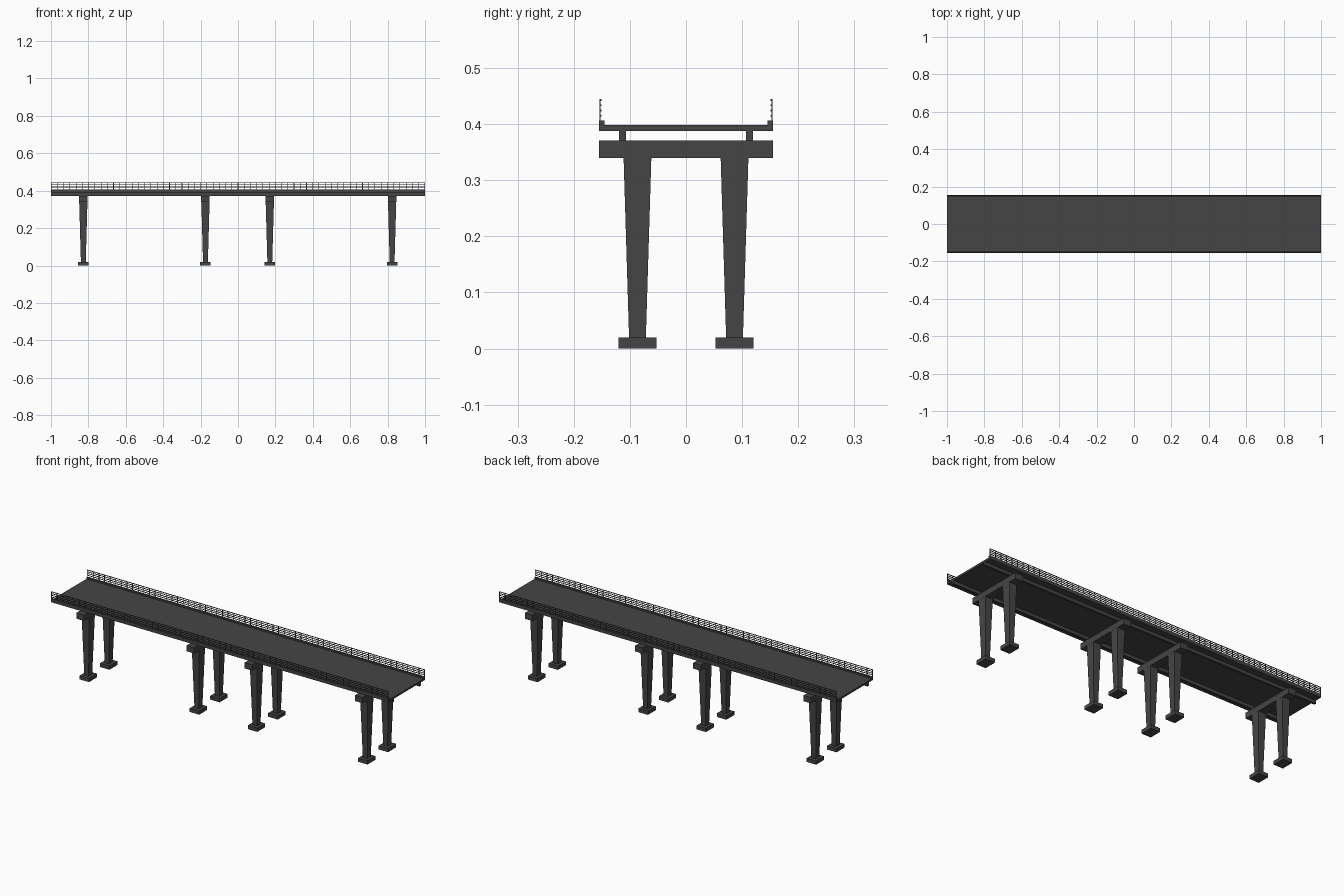
import bpy
import bmesh
from mathutils import Matrix

cube = bpy.data.objects.get("Cube")
if cube:
    bpy.data.objects.remove(cube, do_unlink=True)


def make_material(name, value):
    mat = bpy.data.materials.new(name)
    mat.use_nodes = True
    colour = (value, value, value, 1)
    mat.diffuse_color = colour
    mat.node_tree.nodes["Principled BSDF"].inputs["Base Color"].default_value = colour
    return mat


concrete = make_material("dark_concrete", 0.06)


def add_box(bm, centre, size, top_scale=(1, 1)):
    """Box, optionally flared towards its top."""
    verts = bmesh.ops.create_cube(bm, size=1)["verts"]
    for v in verts:
        if v.co.z > 0:
            v.co.x *= top_scale[0]
            v.co.y *= top_scale[1]
    bmesh.ops.transform(bm, verts=verts, matrix=Matrix.Translation(centre) @ Matrix.Diagonal((*size, 1)))


def add_part(name, boxes):
    bm = bmesh.new()
    for box in boxes:
        add_box(bm, *box)
    mesh = bpy.data.meshes.new(name)
    bm.to_mesh(mesh)
    bm.free()
    mesh.materials.append(concrete)
    obj = bpy.data.objects.new(name, mesh)
    bpy.context.collection.objects.link(obj)


SIDES = {"right": -1, "left": 1}
PIERS = (-0.827, -0.174, 0.17, 0.824)
LENGTH = 2.0

# Piers: footings, flared columns and a cross beam
for i, x in enumerate(PIERS, 1):
    add_part(f"pier_cap_{i}", [((x, 0, 0.3555), (0.045, 0.31, 0.031))])
    for side, s in SIDES.items():
        y = s * 0.0865
        add_part(f"footing_{side}_{i}", [((x, y, 0.01), (0.056, 0.067, 0.02))])
        add_part(f"column_{side}_{i}", [((x, y, 0.18), (0.026, 0.03, 0.32), (1.7, 1.65))])

# Road deck
add_part("deck", [((0, 0, 0.393), (LENGTH, 0.31, 0.01))])

# Girders, kerbs and railings along both edges
POSTS = 61
for side, s in SIDES.items():
    add_part(f"girder_{side}", [((0, s * 0.113, 0.3795), (LENGTH, 0.012, 0.017))])
    add_part(f"kerb_{side}", [((0, s * 0.15, 0.402), (LENGTH, 0.01, 0.009))])
    add_part(f"rails_{side}", [((0, s * 0.1525, z), (LENGTH, 0.003, 0.003))
                               for z in (0.415, 0.4243, 0.4337, 0.443)])
    span = LENGTH - 0.003
    add_part(f"railing_posts_{side}", [((span * (k / (POSTS - 1) - 0.5), s * 0.1535, 0.425),
                                        (0.003, 0.002, 0.039)) for k in range(POSTS)])
